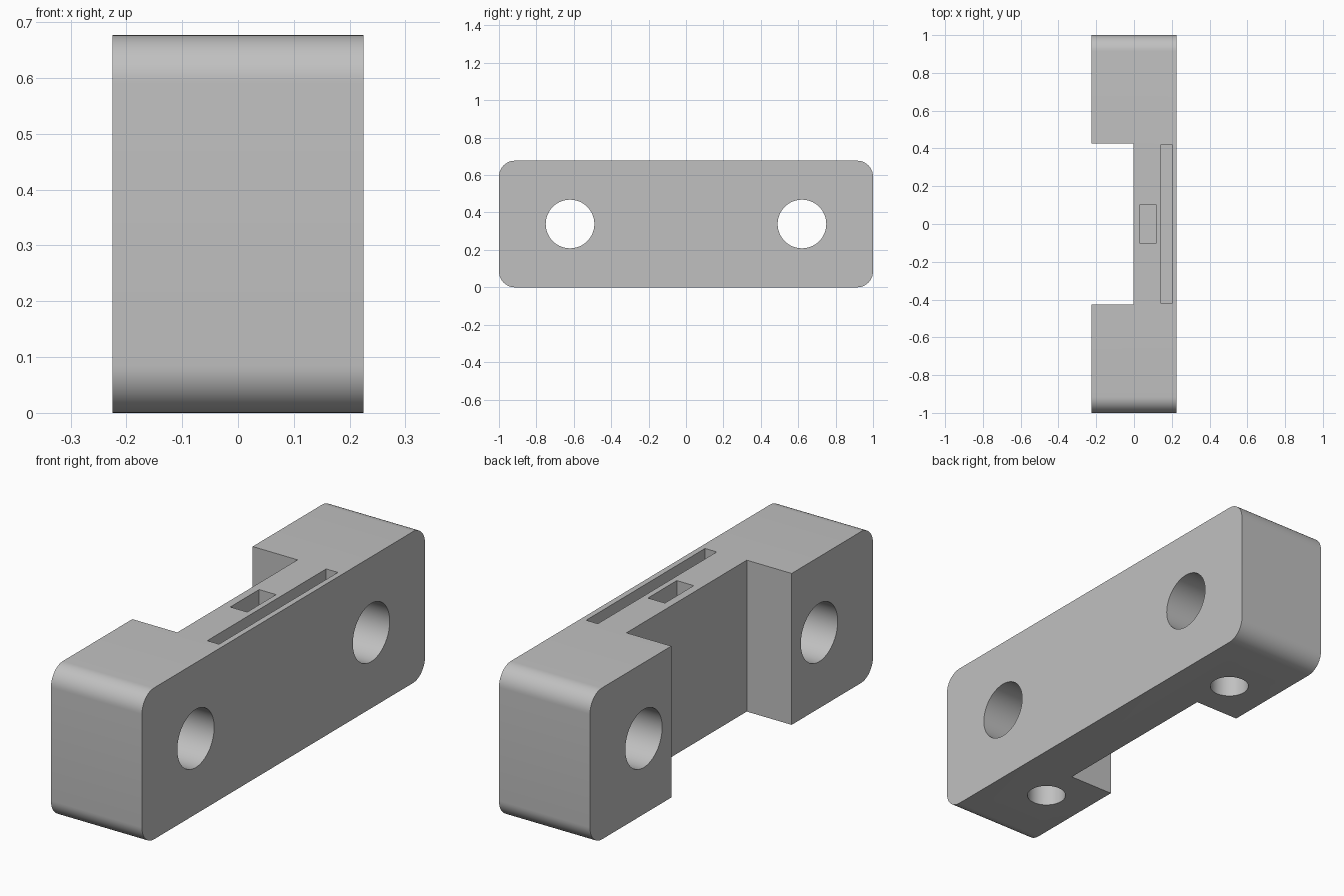
import bpy, bmesh, math
from mathutils import Matrix, Vector

cube = bpy.data.objects.get("Cube")
if cube:
    bpy.data.objects.remove(cube)

WIDTH, LENGTH, HEIGHT, CORNER = 0.45, 2.0, 0.677, 0.085
HOLE_Y = 0.62

grey = bpy.data.materials.new("light_grey")
grey.use_nodes = True
grey.diffuse_color = (0.53, 0.53, 0.53, 1)
grey.node_tree.nodes["Principled BSDF"].inputs["Base Color"].default_value = grey.diffuse_color


def add_object(name, bm):
    bmesh.ops.recalc_face_normals(bm, faces=bm.faces)
    mesh = bpy.data.meshes.new(name)
    bm.to_mesh(mesh)
    bm.free()
    mesh.materials.append(grey)
    obj = bpy.data.objects.new(name, mesh)
    bpy.context.collection.objects.link(obj)
    return obj


def box(name, low, high):
    bm = bmesh.new()
    low, high = Vector(low), Vector(high)
    size = high - low
    bmesh.ops.create_cube(bm, size=1, matrix=Matrix.Translation((low + high) / 2) @ Matrix.Diagonal((*size, 1)))
    return add_object(name, bm)


def cylinder(name, radius, depth, centre, axis):
    bm = bmesh.new()
    turn = Matrix.Rotation(math.pi / 2, 4, "Y") if axis == "X" else Matrix()
    bmesh.ops.create_cone(bm, cap_ends=True, segments=64, radius1=radius, radius2=radius,
                          depth=depth, matrix=Matrix.Translation(centre) @ turn)
    return add_object(name, bm)


# Main block: rounded rectangle extruded across the width
bm = bmesh.new()
profile = []
for quarter, (sy, sz) in enumerate([(1, 1), (-1, 1), (-1, -1), (1, -1)]):
    cy = sy * (LENGTH / 2 - CORNER)
    cz = HEIGHT / 2 + sz * (HEIGHT / 2 - CORNER)
    for step in range(13):
        a = math.pi / 2 * (quarter + step / 12)
        profile.append(bm.verts.new((-WIDTH / 2, cy + CORNER * math.cos(a), cz + CORNER * math.sin(a))))
face = bm.faces.new(profile)
ext = bmesh.ops.extrude_face_region(bm, geom=[face])
bmesh.ops.translate(bm, vec=(WIDTH, 0, 0), verts=[g for g in ext["geom"] if isinstance(g, bmesh.types.BMVert)])
block = add_object("mounting_block", bm)

# Rear notch, top slot and top pocket
cutters = [
    box("notch_cutter", (-0.5, -0.425, -0.2), (-0.003, 0.425, 1)),
    box("slot_cutter", (0.142, -0.42, 0.2), (0.2, 0.42, 1)),
    box("pocket_cutter", (0.033, -0.102, 0.38), (0.117, 0.102, 1)),
]
# Cross holes and the screw holes that meet them from below
for side in (-1, 1):
    cutters.append(cylinder("cross_hole_cutter", 0.13, 1, (0, side * HOLE_Y, HEIGHT / 2), "X"))
    cutters.append(cylinder("screw_hole_cutter", 0.083, 0.6, (-0.022, side * HOLE_Y, 0), "Z"))

# Cut everything and shade
bpy.ops.object.select_all(action="DESELECT")
block.select_set(True)
bpy.context.view_layer.objects.active = block
for cutter in cutters:
    cutter.hide_render = True
    mod = block.modifiers.new("cut", "BOOLEAN")
    mod.operation = "DIFFERENCE"
    mod.solver = "EXACT"
    mod.object = cutter
    bpy.ops.object.modifier_apply(modifier=mod.name)
    bpy.data.objects.remove(cutter)
bpy.ops.object.shade_smooth_by_angle(angle=math.radians(30))
